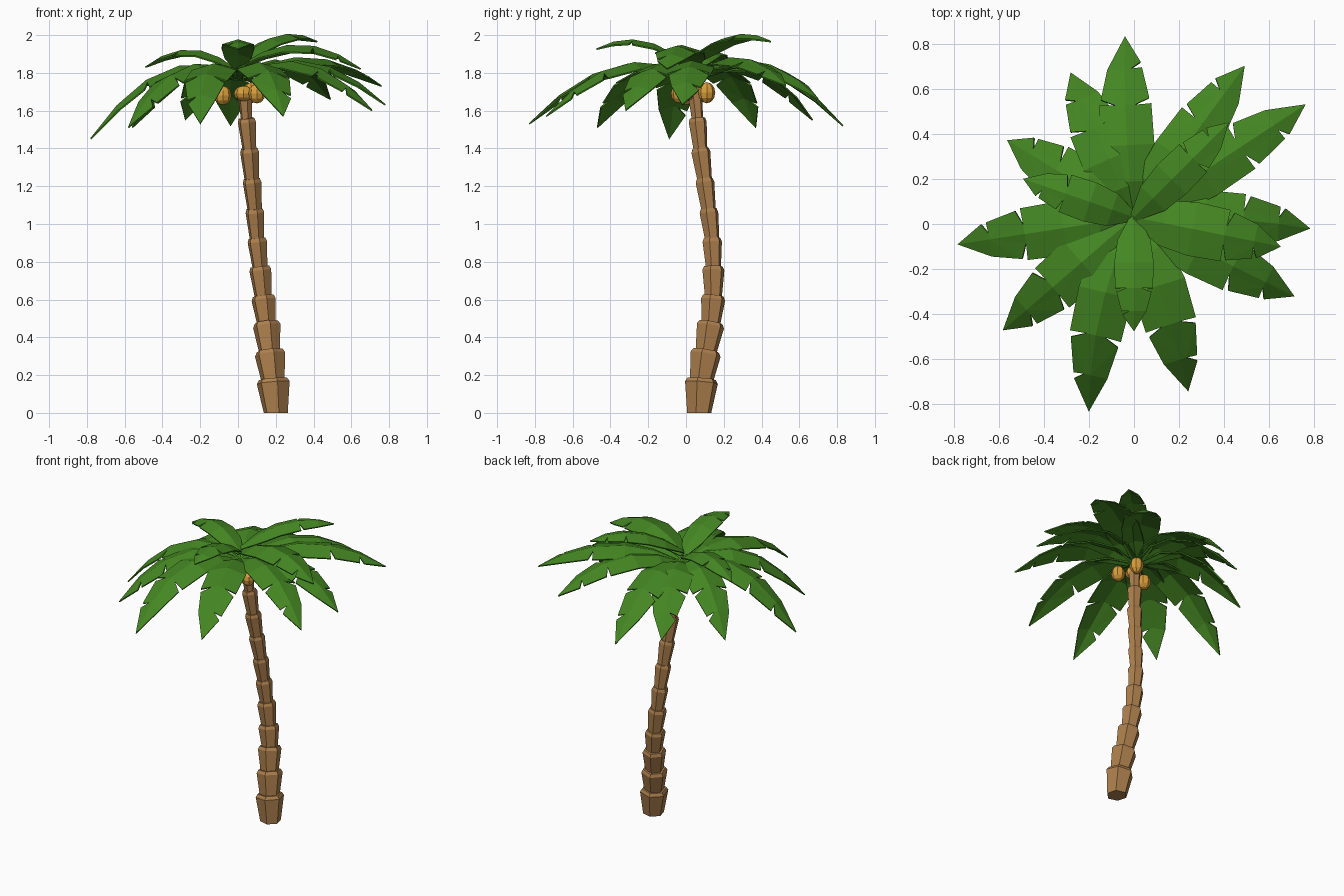
import bpy, bmesh, math
from mathutils import Vector, Matrix

if "Cube" in bpy.data.objects:
    bpy.data.objects.remove(bpy.data.objects["Cube"])

def mat(name, col):
    m = bpy.data.materials.new(name)
    m.diffuse_color = (*col, 1)
    m.use_nodes = True
    m.node_tree.nodes["Principled BSDF"].inputs["Base Color"].default_value = m.diffuse_color
    return m

BARK = mat("bark brown", (0.42, 0.215, 0.075))
GREEN = mat("leaf green", (0.058, 0.24, 0.016))
NUT = mat("coconut orange", (0.70, 0.35, 0.045))

def finish(bm, name, material):
    me = bpy.data.meshes.new(name)
    bm.to_mesh(me)
    bm.free()
    me.materials.append(material)
    ob = bpy.data.objects.new(name, me)
    bpy.context.collection.objects.link(ob)
    return ob

# Trunk: stacked flared six-sided segments along a curved path (x, y, z, radius)
path = [(.20, .07, 0, .066), (.185, .083, .18, .09), (.167, .107, .33, .083),
        (.15, .133, .48, .075), (.133, .145, .62, .066), (.116, .145, .775, .06),
        (.10, .138, .925, .053), (.088, .119, 1.08, .051), (.073, .098, 1.24, .051),
        (.06, .076, 1.40, .052), (.045, .06, 1.56, .049), (.035, .045, 1.72, .04)]
bm = bmesh.new()
for i in range(len(path) - 1):
    a, b = Vector(path[i][:3]), Vector(path[i + 1][:3])
    r1 = path[i + 1][3]
    r0 = .066 if i == 0 else r1 * .76
    d = (b - a).normalized()
    q = Vector((0, 0, 1)).rotation_difference(d)
    low = a if i == 0 else a - d * .012
    rings = []
    for c, r in ((low, r0), (b - d * .02, r1), (b, r1 * .86)):
        ring = []
        for k in range(6):
            t = math.tau * (k - .25) / 6
            p = c + q @ Vector((r * math.cos(t), r * math.sin(t), 0))
            if i == 0 and c == low:
                p.z = 0
            ring.append(bm.verts.new(p))
        rings.append(ring)
    bm.faces.new(rings[0][::-1])
    bm.faces.new(rings[2])
    for u, v in zip(rings, rings[1:]):
        for k in range(6):
            n = (k + 1) % 6
            bm.faces.new((u[k], u[n], v[n], v[k]))
finish(bm, "trunk", BARK)

# Fronds: arched, folded blades with notched edges
WIDTHS = [(0, .025), (.2, .1), (.4, .12), (.62, .115), (.82, .076), (1, 0)]

def half_width(t):
    for (t0, w0), (t1, w1) in zip(WIDTHS, WIDTHS[1:]):
        if t <= t1:
            return w0 + (w1 - w0) * (t - t0) / (t1 - t0)
    return 0

def frond(name, tip, base_z, ctrl_z, scale, flip, bend=0):
    p0, p2 = Vector((0, .03, base_z)), Vector(tip)
    out = Vector((p2.x - p0.x, p2.y - p0.y, 0)).normalized()
    side = Vector((-out.y, out.x, 0))
    p1 = (p0 + p2) / 2 + side * bend
    p1.z = ctrl_z

    def point(t, w, s):
        c = p0 * (1 - t) ** 2 + p1 * 2 * t * (1 - t) + p2 * t * t
        return c + side * (s * w) - Vector((0, 0, .3 * w))

    bm = bmesh.new()
    ts = [0, .2, .4, .62, .82, 1]
    spine = [bm.verts.new(point(t, 0, 1)) for t in ts]
    for s in (1, -1):
        notches = (.62, .82) if s * flip > 0 else (.62,)
        before, after, inner = [], [], []
        for t in ts[:-1]:
            w = half_width(t) * scale
            if t in notches:
                before.append(bm.verts.new(point(t + .005, w, s)))
                after.append(bm.verts.new(point(t + .035, w * .93, s)))
                inner.append(bm.verts.new(point(t, w * .35, s)))
            else:
                v = bm.verts.new(point(t, w, s))
                before.append(v)
                after.append(v)
                inner.append(None)
        before.append(spine[-1])
        inner.append(None)
        for i in range(len(ts) - 1):
            loop = [spine[i], spine[i + 1], inner[i + 1], before[i + 1], after[i], inner[i]]
            loop = [v for k, v in enumerate(loop) if v and v not in loop[:k]]
            bm.faces.new(loop if s > 0 else loop[::-1])
    bmesh.ops.recalc_face_normals(bm, faces=bm.faces)
    bmesh.ops.triangulate(bm, faces=[f for f in bm.faces if len(f.verts) > 4])
    ob = finish(bm, name, GREEN)
    m = ob.modifiers.new("thickness", 'SOLIDIFY')
    m.thickness = .008
    m.offset = 0

lower = [(-.78, -.09, 1.45), (-.58, -.47, 1.51), (-.20, -.83, 1.53), (.24, -.74, 1.57),
         (.71, -.32, 1.60), (.78, -.02, 1.63), (.76, .53, 1.73), (.49, .70, 1.66),
         (-.04, .83, 1.52), (-.28, .67, 1.55), (-.56, .37, 1.51)]
for i, tip in enumerate(lower):
    frond(f"lower_frond_{i + 1}", tip, 1.77, 2.01, 1, 1 if i % 2 else -1,
          {2: -.10, 3: .03, 5: .04, 8: .03}.get(i, 0))

upper = [((.65, -.10, 1.82), 1.83, 2.07, 1), ((.42, .45, 1.965), 1.85, 2.08, .75),
         ((0, -.475, 1.925), 1.82, 2.06, .72), ((-.49, .20, 1.83), 1.81, 2.02, .75)]
for i, (tip, bz, cz, sc) in enumerate(upper):
    frond(f"upper_frond_{i + 1}", tip, bz, cz, sc, 1 if i % 2 else -1)

# Coconuts: low-poly eggs clustered under the crown (x, y, z, radius, height factor)
for i, (x, y, z, r, h) in enumerate([(-.08, .0, 1.68, .046, 1.12), (.07, .11, 1.695, .045, 1.25),
                                     (.10, -.035, 1.69, .045, 1.15), (.03, .03, 1.69, .052, .8)]):
    bm = bmesh.new()
    bmesh.ops.create_uvsphere(bm, u_segments=8, v_segments=6, radius=r)
    bmesh.ops.transform(bm, matrix=Matrix.Translation((x, y, z)) @ Matrix.Diagonal((1, 1, h, 1)),
                        verts=bm.verts)
    finish(bm, f"coconut_{i + 1}", NUT)
